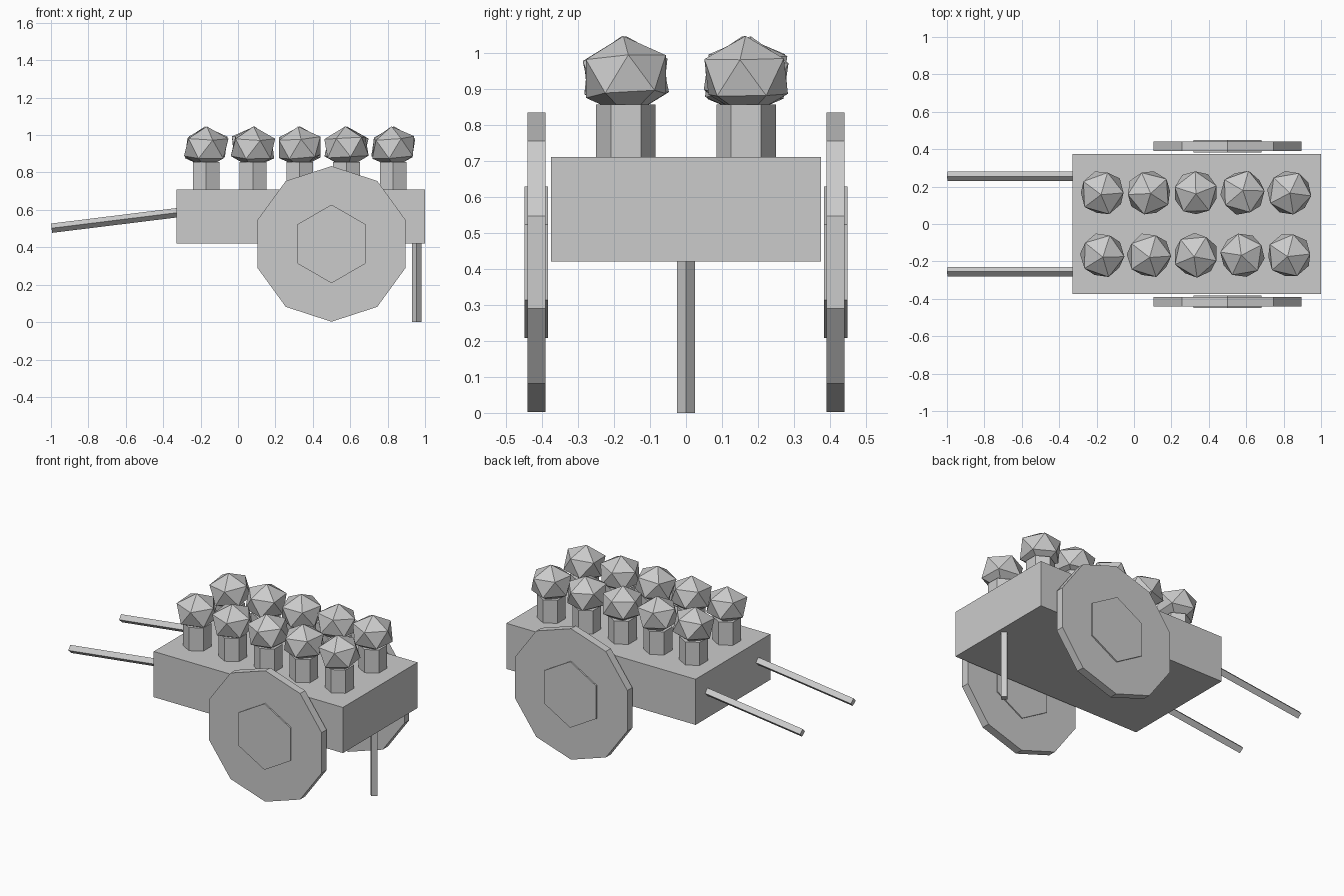
import bpy
import math
import random
from mathutils import Matrix, Vector

random.seed(4)

default_cube = bpy.data.objects.get("Cube")
if default_cube:
    bpy.data.objects.remove(default_cube, do_unlink=True)

# Single plain colour
grey = bpy.data.materials.new("light_grey")
grey.use_nodes = True
GREY = (0.6, 0.6, 0.6, 1)
grey.diffuse_color = GREY
grey.node_tree.nodes["Principled BSDF"].inputs["Base Color"].default_value = GREY


def finish(name):
    obj = bpy.context.object
    obj.name = obj.data.name = name
    obj.data.materials.append(grey)
    return obj


def prism(name, sides, radius, start, end):
    """Straight prism between two points; one corner points up, or back if upright."""
    start, end = Vector(start), Vector(end)
    axis = end - start
    if abs(axis.y) > 0:
        rotation = (math.pi / 2, 0, 0)
    else:
        rotation = (0, math.atan2(axis.x, axis.z), 0)
    bpy.ops.mesh.primitive_cylinder_add(
        vertices=sides, radius=radius, depth=axis.length,
        location=(start + end) / 2, rotation=rotation)
    return finish(name)


# Cart body
bpy.ops.mesh.primitive_cube_add(size=1, location=(0.335, 0, 0.565))
body = finish("cart_body")
body.data.transform(Matrix.Diagonal((1.33, 0.75, 0.29, 1)))

# Prop leg under the rear end
prism("prop_leg", 4, 0.025, (0.955, 0, 0), (0.955, 0, 0.43))

for side, label in ((-1, "front"), (1, "back")):
    # Wheel, hub and pulling shaft
    prism(label + "_wheel", 10, 0.416, (0.5, side * 0.39, 0.418), (0.5, side * 0.44, 0.418))
    prism(label + "_hub", 6, 0.21, (0.5, side * 0.383, 0.418), (0.5, side * 0.449, 0.418))
    prism(label + "_shaft", 4, 0.025, (-0.997, side * 0.255, 0.502), (-0.3, side * 0.255, 0.588))

    # Row of passengers: hexagonal torso and faceted head
    for i in range(5):
        x, y = -0.17 + 0.25 * i, side * 0.167
        prism(f"{label}_torso_{i + 1}", 6, 0.083, (x, y, 0.70), (x, y, 0.857))
        tilt = (random.uniform(-0.1, 0.1), random.uniform(-0.1, 0.1),
                random.uniform(0, math.tau))
        bpy.ops.mesh.primitive_ico_sphere_add(
            subdivisions=1, radius=0.131, location=(x, y, 0.934), rotation=tilt)
        head = finish(f"{label}_head_{i + 1}")
        head.data.transform(Matrix.Diagonal((1, 1, 0.86, 1)))
